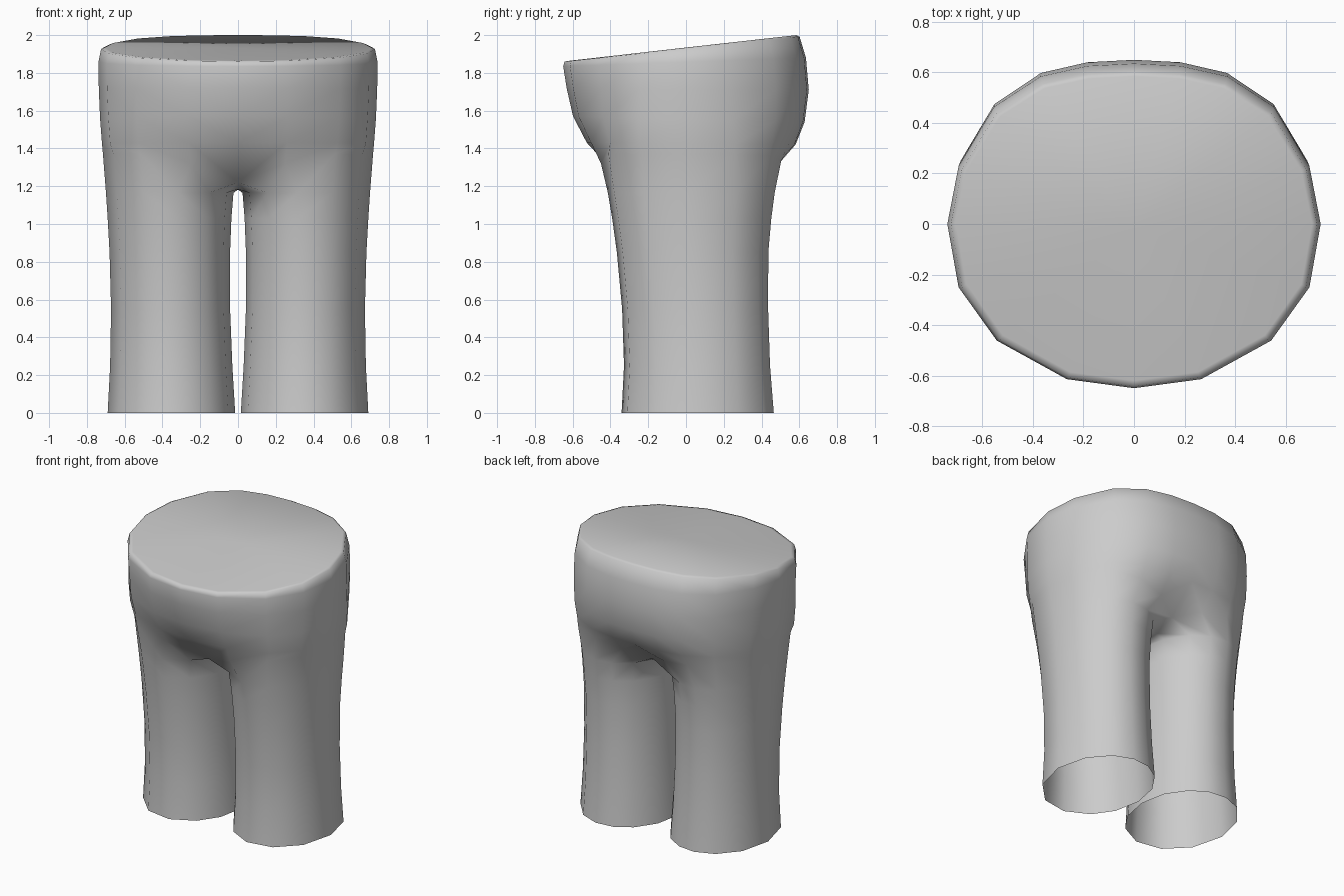
import bpy, bmesh, math

if "Cube" in bpy.data.objects:
    bpy.data.objects.remove(bpy.data.objects["Cube"])

# unit half outline of the hips, front centre -> outer side -> back centre
HIP = [(0, -1), (.36, -.945), (.735, -.71), (.94, -.385), (1, 0),
       (.94, .36), (.75, .73), (.5, .92), (.25, .985), (0, 1)]
# matching leg angles: ten outer points followed by three inner-thigh points
LEG = [-128, -98, -66, -34, 0, 32, 60, 84, 106, 128, 153, 180, 207]

# leg levels: z, inner x, outer x, front y, back y
LEG_LEVELS = [(0, .015, .69, -.345, .467), (.25, .03, .677, -.332, .447),
              (.55, .042, .672, -.342, .437), (.85, .042, .68, -.37, .438),
              (1.03, .035, .69, -.395, .454), (1.165, .024, .699, -.418, .472)]

# crease where the legs meet the belly, then the crotch arc on the centre line
CREASE = [(0, -.33, 1.22), (.25, -.45, 1.32), (.515, -.41, 1.37), (.66, -.235, 1.37),
          (.715, 0, 1.37), (.668, .255, 1.37), (.54, .445, 1.36), (.36, .505, 1.34),
          (.17, .475, 1.3), (0, .375, 1.24), (0, .22, 1.19), (0, .03, 1.182), (0, -.17, 1.185)]

# hip levels: half width, front y, back y, front z, back z, roundness
HIP_LEVELS = [(.72, -.525, .58, 1.43, 1.42, .78), (.73, -.598, .628, 1.57, 1.54, .9),
              (.737, -.632, .65, 1.72, 1.71, 1), (.739, -.65, .635, 1.835, 1.88, 1),
              (.725, -.643, .602, 1.86, 1.99, 1), (.705, -.62, .585, 1.864, 2.0, 1)]

bm = bmesh.new()


def leg_ring(z, xi, xo, yf, yb):
    cx, rx, cy, ry = (xi + xo) / 2, (xo - xi) / 2, (yf + yb) / 2, (yb - yf) / 2
    return [bm.verts.new((cx + rx * math.cos(math.radians(a)),
                          cy + ry * math.sin(math.radians(a)), z)) for a in LEG]


def hip_ring(rx, yf, yb, zf, zb, p):
    ring = []
    for u, v in HIP:
        y = abs(v) ** p * (yb if v > 0 else yf)
        ring.append(bm.verts.new((rx * u, y, zf + (zb - zf) * (y - yf) / (yb - yf))))
    return ring


def bridge(a, b, closed):
    n = len(a)
    for i in range(n if closed else n - 1):
        j = (i + 1) % n
        bm.faces.new((a[i], a[j], b[j], b[i]))


# leg tube, open at the hem, up to the crease
legs = [leg_ring(*l) for l in LEG_LEVELS] + [[bm.verts.new(p) for p in CREASE]]
for a, b in zip(legs, legs[1:]):
    bridge(a, b, True)

# hips from the crease to the slanted waist
hips = [legs[-1][:10]] + [hip_ring(*h) for h in HIP_LEVELS]
for a, b in zip(hips, hips[1:]):
    bridge(a, b, False)

# mirror to the other side and weld the centre line
mirror = bmesh.ops.duplicate(bm, geom=bm.verts[:] + bm.edges[:] + bm.faces[:])["geom"]
for v in [g for g in mirror if isinstance(g, bmesh.types.BMVert)]:
    v.co.x = -v.co.x
bmesh.ops.reverse_faces(bm, faces=[g for g in mirror if isinstance(g, bmesh.types.BMFace)])
bmesh.ops.remove_doubles(bm, verts=bm.verts[:], dist=.0005)

# waist cap as a fan, shaded smoothly with the rim
rim = [e for e in bm.edges if e.is_boundary and min(v.co.z for v in e.verts) > 1.5]
hub = bm.verts.new((0, -.02, 1.932))
for e in rim:
    bm.faces.new((e.verts[0], e.verts[1], hub))
bmesh.ops.recalc_face_normals(bm, faces=bm.faces[:])
for f in bm.faces:
    f.smooth = True

mesh = bpy.data.meshes.new("trousers")
bm.to_mesh(mesh)
bm.free()
obj = bpy.data.objects.new("trousers", mesh)
bpy.context.collection.objects.link(obj)
